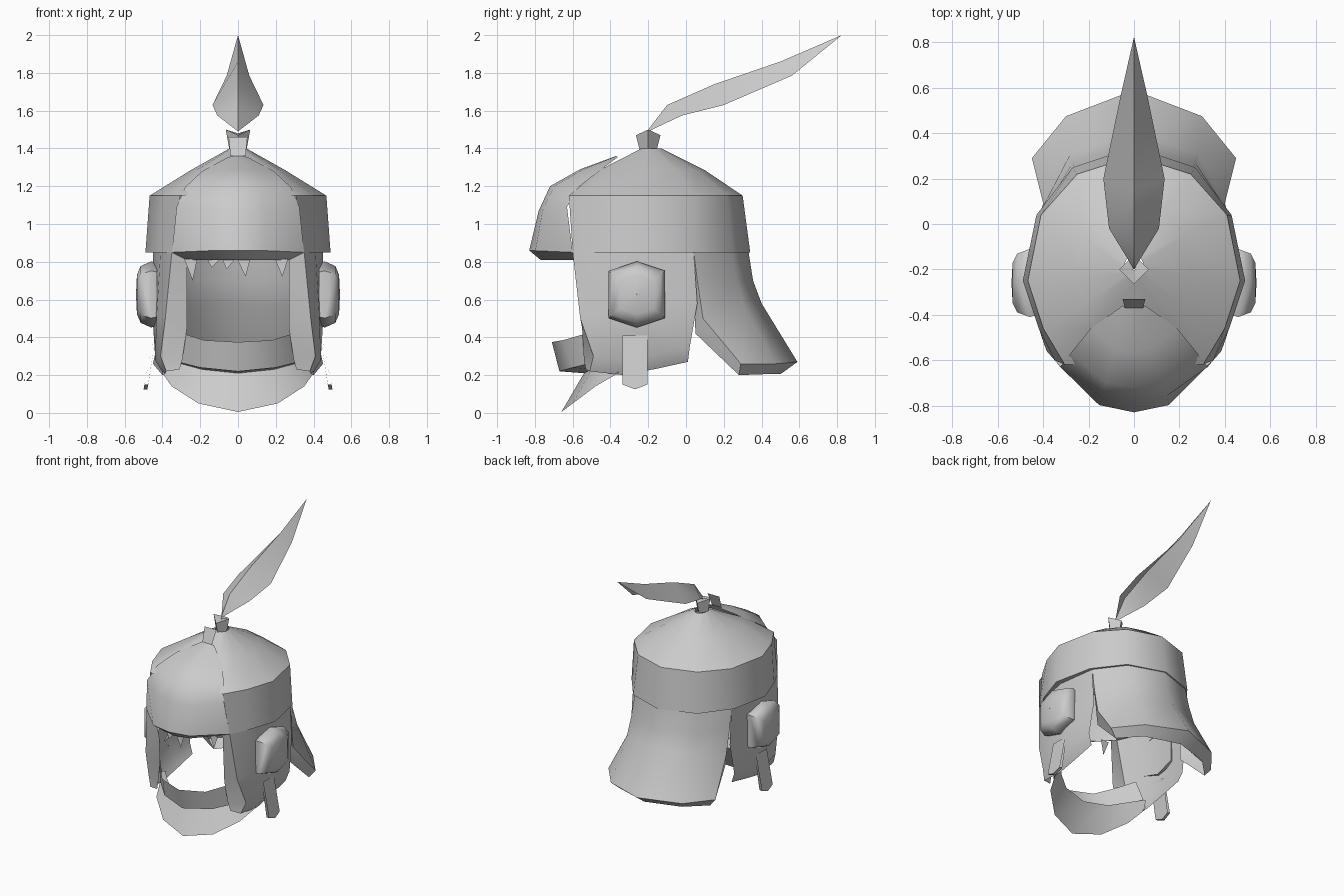
import bpy, bmesh, math
from mathutils import Vector

default = bpy.data.objects.get("Cube")
if default:
    bpy.data.objects.remove(default, do_unlink=True)

grey = bpy.data.materials.new("plain_grey")
grey.use_nodes = True
grey.diffuse_color = (0.6, 0.6, 0.6, 1)
grey.node_tree.nodes["Principled BSDF"].inputs["Base Color"].default_value = (0.6, 0.6, 0.6, 1)

AXIS = Vector((0, -0.2, 0.7))


def mirror(p):
    return (-p[0], p[1], p[2])


def finish(name, bm, centre=AXIS, angle=40):
    """Weld, face outwards from the centre, and make the object."""
    bmesh.ops.remove_doubles(bm, verts=bm.verts, dist=0.001)
    bmesh.ops.recalc_face_normals(bm, faces=bm.faces)
    out = sum(f.normal.dot(f.calc_center_median() - Vector(centre)) * f.calc_area() for f in bm.faces)
    if out < 0:
        bmesh.ops.reverse_faces(bm, faces=bm.faces)
    mesh = bpy.data.meshes.new(name)
    bm.to_mesh(mesh)
    bm.free()
    mesh.materials.append(grey)
    ob = bpy.data.objects.new(name, mesh)
    bpy.context.collection.objects.link(ob)
    bpy.ops.object.select_all(action="DESELECT")
    ob.select_set(True)
    bpy.context.view_layer.objects.active = ob
    bpy.ops.object.shade_smooth_by_angle(angle=math.radians(angle))
    return ob


def sheet(name, rows, closed=False, centre=AXIS, angle=40):
    """Skin a grid of points, row by row."""
    bm = bmesh.new()
    grid = [[bm.verts.new(p) for p in r] for r in rows]
    n = len(rows[0])
    for a, b in zip(grid, grid[1:]):
        for i in range(n if closed else n - 1):
            j = (i + 1) % n
            bm.faces.new((a[i], a[j], b[j], b[i]))
    return finish(name, bm, centre, angle)


def whole(half):
    """Mirror a row that starts on the middle line."""
    return [mirror(p) for p in reversed(half[1:])] + list(half)


def level(z, xy):
    return [(x, y, z) for x, y in xy]


# Cap: back to front outlines, roof then band
band_top = level(1.15, [(0, .30), (.25, .22), (.41, .04), (.468, -.25), (.40, -.46), (.305, -.62)])
band_low = level(.85, [(0, .34), (.27, .25), (.43, .04), (.49, -.25), (.42, -.46), (.35, -.60)])
roof_mid = level(1.285, [(0, .10), (.13, .06), (.22, -.05), (.25, -.22), (.22, -.36), (.17, -.46)])
roof_top = level(1.4, [(0, -.13), (.025, -.14), (.04, -.17), (.045, -.2), (.035, -.22), (.02, -.235)])
sheet("cap_roof", [whole(r) for r in (roof_top, roof_mid, band_top)], closed=True)
band_lip = [(x * .92, -.2 + (y + .2) * .94, z) for x, y, z in band_low]
sheet("cap_band", [whole(r) for r in (band_top, band_low, band_lip)])

# Visor: each row is (centre y, centre z, edge x, edge y, edge z)
visor_rows = [(-.37, 1.36, .05, -.36, 1.355), (-.56, 1.29, .19, -.46, 1.28),
              (-.72, 1.20, .28, -.57, 1.195), (-.78, 1.07, .325, -.63, 1.09),
              (-.83, .86, .35, -.60, .85), (-.77, .81, .27, -.57, .81)]


def arc(cy, cz, ex, ey, ez):
    mid = (ex * .44, ey + (cy - ey) * .86, ez + (cz - ez) * .86)
    return whole([(0, cy, cz), mid, (ex, ey, ez)])


sheet("visor", [arc(*r) for r in visor_rows])
sheet("visor_tab", [[(-.04, -.37, 1.36), (.04, -.37, 1.36)], [(-.05, -.33, 1.46), (.05, -.33, 1.46)]])

# Ragged fringe under the visor
bm = bmesh.new()
for x, tip, low, y in ((-.25, -.24, .70, -.61), (-.13, -.14, .77, -.69), (.03, .04, .72, -.74),
                       (-.05, -.06, .76, -.74), (.23, .235, .72, -.62)):
    bm.faces.new([bm.verts.new(p) for p in ((x - .035, y, .815), (x + .035, y, .815), (tip, y - .005, low))])
finish("fringe", bm)

# Cheek walls: columns run from the face edge back to the neck
cheek = [
    [(.27, -.57, .81), (.35, -.60, .85), (.41, -.46, .86), (.45, -.25, .86), (.41, .04, .86)],
    [(.27, -.55, .45), (.385, -.56, .50), (.43, -.43, .52), (.455, -.22, .55), (.41, .06, .58)],
    [(.295, -.54, .28), (.41, -.49, .30), (.44, -.33, .28), (.44, -.15, .315), (.42, .02, .35)],
    [(.31, -.53, .23), (.38, -.51, .22), (.39, -.33, .20), (.39, -.15, .235), (.39, .01, .27)],
]
# Ear bosses: shrinking six-sided rings
hexagon = [(0, .175), (.15, .125), (.15, -.125), (0, -.175), (-.15, -.125), (-.15, .125)]
boss = [[(x, -.26 + y * s, .627 + z * s) for y, z in hexagon]
        for x, s in ((.43, .95), (.46, 1), (.515, .86), (.535, .6), (.54, .01))]
# Hanging side straps
strap = [[(.445, -.335, .41), (.445, -.27, .41), (.445, -.205, .41)],
         [(.495, -.335, .15), (.50, -.27, .125), (.495, -.205, .15)],
         [(.475, -.335, .15), (.48, -.27, .125), (.475, -.205, .15)],
         [(.435, -.335, .41), (.435, -.27, .41), (.435, -.205, .41)]]
for side, flip in (("left", False), ("right", True)):
    for part, rows, closed, c in (("cheek_wall", cheek, False, AXIS),
                                  ("ear_boss", boss, True, (.4, -.26, .627)),
                                  ("side_strap", strap, False, (.46, -.27, .3))):
        if flip:
            rows = [[mirror(p) for p in r] for r in rows]
            c = mirror(c)
        sheet(side + "_" + part, rows, closed, c, 60 if part == "ear_boss" else 40)

# Flared neck guard with a turned-in rim
guard = [
    [(0, .33, .86), (.26, .24, .86), (.41, .04, .86), (.39, .03, .86)],
    [(0, .355, .70), (.27, .27, .70), (.41, .06, .70), (.38, .04, .70)],
    [(0, .40, .58), (.28, .31, .56), (.40, .09, .50), (.37, .05, .42)],
    [(0, .59, .27), (.30, .475, .26), (.45, .29, .26), (.40, .28, .20)],
    [(0, .50, .205), (.26, .42, .205), (.40, .28, .20), (.40, .28, .20)],
]
sheet("neck_guard", [whole(r) for r in guard])

# Chin guard with its lower flare
chin = [
    [(0, -.71, .375), (.18, -.65, .385), (.29, -.53, .42), (.37, -.42, .45)],
    [(0, -.67, .22), (.20, -.60, .24), (.32, -.48, .27), (.39, -.36, .28)],
    [(0, -.54, .21), (.19, -.50, .23), (.30, -.42, .26), (.38, -.33, .27)],
    [(0, -.66, .005), (.21, -.60, .05), (.35, -.48, .14), (.40, -.36, .21)],
]
sheet("chin_guard", [whole(r) for r in chin])


# Plume socket: flaring diamond
def diamond(r, z, dip):
    return [(0, -.2 - r, z - dip), (r, -.2, z), (0, -.2 + r, z - dip), (-r, -.2, z)]


sheet("plume_socket", [diamond(.045, 1.39, 0), diamond(.065, 1.5, .03), diamond(.005, 1.48, 0)],
      closed=True, centre=(0, -.2, 1.44))

# Plume: a folded leaf, ridge above its two edges
ridge = [(0, -.2, 1.5), (0, -.1, 1.63), (0, .15, 1.74), (0, .5, 1.86), (0, .825, 2)]
edge = [(0, -.2, 1.49), (.11, -.02, 1.575), (.135, .2, 1.63), (.06, .56, 1.785), (0, .825, 2)]
sheet("plume", [whole([a, b]) for a, b in zip(ridge, edge)], centre=(0, .2, 1))
